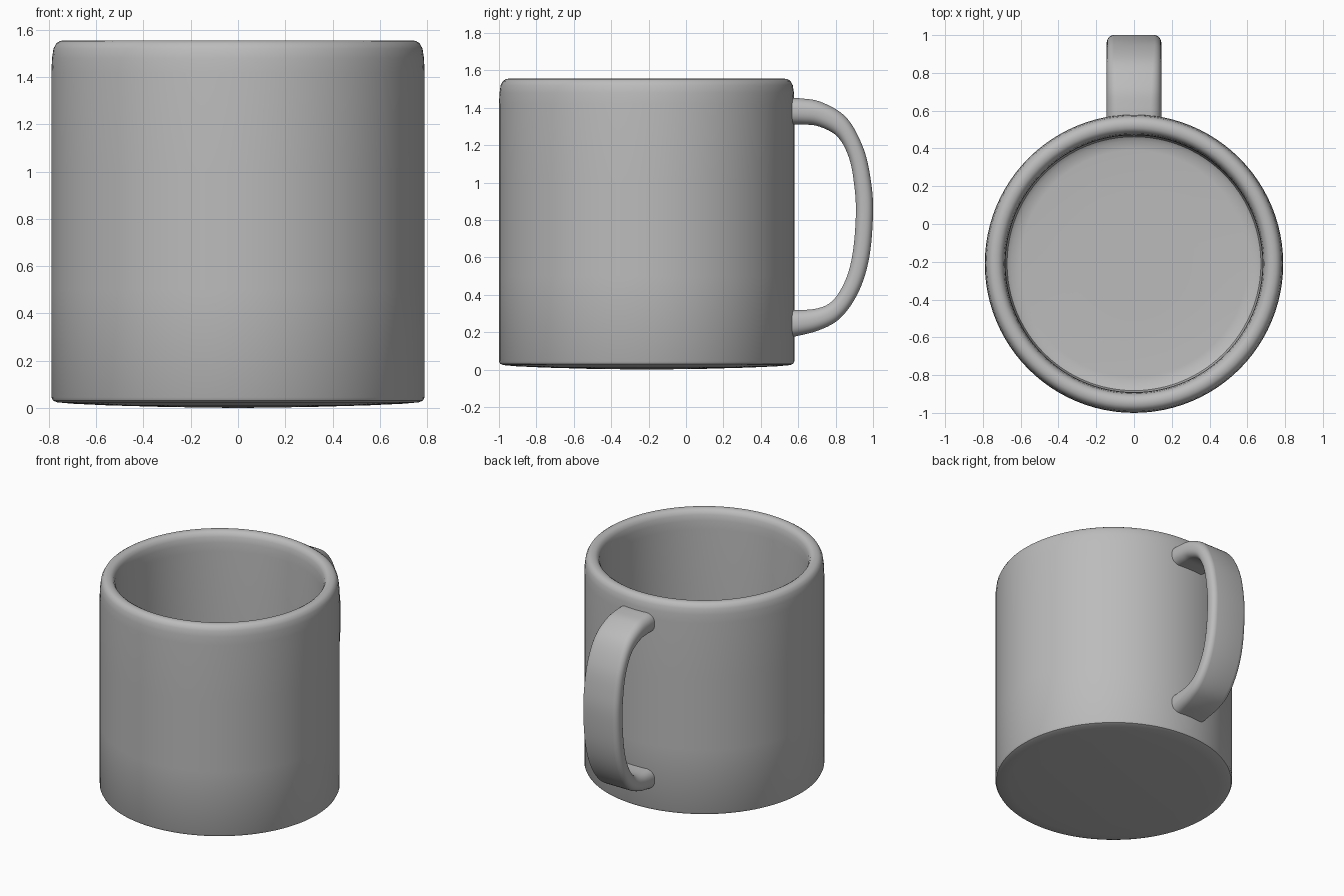
import bpy, bmesh, math
from mathutils import Vector

if "Cube" in bpy.data.objects:
    bpy.data.objects.remove(bpy.data.objects["Cube"])

clay = bpy.data.materials.new("plain grey")
clay.diffuse_color = (0.5, 0.5, 0.5, 1)
clay.use_nodes = True
clay.node_tree.nodes["Principled BSDF"].inputs["Base Color"].default_value = clay.diffuse_color


def finish(name, bm):
    bmesh.ops.recalc_face_normals(bm, faces=bm.faces)
    me = bpy.data.meshes.new(name)
    bm.to_mesh(me)
    bm.free()
    me.materials.append(clay)
    ob = bpy.data.objects.new(name, me)
    bpy.context.collection.objects.link(ob)
    bpy.ops.object.select_all(action='DESELECT')
    ob.select_set(True)
    bpy.context.view_layer.objects.active = ob
    bpy.ops.object.shade_smooth_by_angle(angle=math.radians(40))
    return ob


def catmull(points, steps):
    """Smooth curve through the points."""
    pts = [Vector(p) for p in points]
    pts = [2 * pts[0] - pts[1]] + pts + [2 * pts[-1] - pts[-2]]
    out = []
    for i in range(1, len(pts) - 2):
        a, b, c, d = pts[i - 1:i + 3]
        for k in range(steps):
            t = k / steps
            out.append(0.5 * (2 * b + (c - a) * t + (2 * a - 5 * b + 4 * c - d) * t**2
                              + (3 * b - a - 3 * c + d) * t**3))
    return out + [pts[-2]]


# Cup body: lathed wall with rounded rim, shallow domed base
profile = [(0, 0), (0.3, 0.004), (0.55, 0.011), (0.7, 0.018), (0.765, 0.024), (0.783, 0.031),
           (0.79, 0.045), (0.79, 0.5), (0.79, 1.0), (0.79, 1.42), (0.787, 1.48), (0.781, 1.52),
           (0.769, 1.543), (0.753, 1.553), (0.735, 1.556), (0.717, 1.553), (0.701, 1.543),
           (0.689, 1.52), (0.683, 1.48), (0.68, 1.42), (0.68, 0.8), (0.68, 0.16), (0.672, 0.13),
           (0.65, 0.115), (0.6, 0.11), (0.3, 0.11), (0, 0.11)]
bm = bmesh.new()
verts = [bm.verts.new((r, 0, z)) for r, z in profile]
edges = [bm.edges.new(e) for e in zip(verts, verts[1:])]
bmesh.ops.spin(bm, geom=verts + edges, cent=(0, 0, 0), axis=(0, 0, 1),
               angle=2 * math.pi, steps=96, use_duplicate=False)
bmesh.ops.remove_doubles(bm, verts=bm.verts, dist=0.0005)
cup = finish("cup_body", bm)
cup.location.y = -0.21

# Handle: rounded strap lofted between an outer and an inner rail (y, z)
outer = catmull([(0.53, 1.452), (0.62, 1.45), (0.73, 1.428), (0.86, 1.345), (0.95, 1.18), (0.99, 1.0),
                 (1.0, 0.83), (0.98, 0.6), (0.925, 0.42), (0.83, 0.28), (0.71, 0.21), (0.53, 0.165)], 6)
inner = catmull([(0.53, 1.31), (0.62, 1.31), (0.71, 1.30), (0.81, 1.245), (0.872, 1.13), (0.9, 0.98),
                 (0.908, 0.83), (0.892, 0.63), (0.855, 0.485), (0.785, 0.37), (0.69, 0.325), (0.53, 0.318)], 6)
bm = bmesh.new()
rings = []
for o, i in zip(outer, inner):
    mid, half = (o + i) / 2, (o - i) / 2
    corner = half.length * 0.9
    ring = []
    for k in range(32):
        a = 2 * math.pi * (k + 0.5) / 32
        c, s = math.cos(a), math.sin(a)
        x = math.copysign(0.145 - corner, c) + corner * c
        p = mid + half * math.copysign(abs(s) ** 0.85, s)
        ring.append(bm.verts.new((x, p.x, p.y)))
    rings.append(ring)
for r1, r2 in zip(rings, rings[1:]):
    for k in range(32):
        n = (k + 1) % 32
        bm.faces.new((r1[k], r1[n], r2[n], r2[k]))
bm.faces.new(rings[0])
bm.faces.new(rings[-1])
finish("handle", bm)
